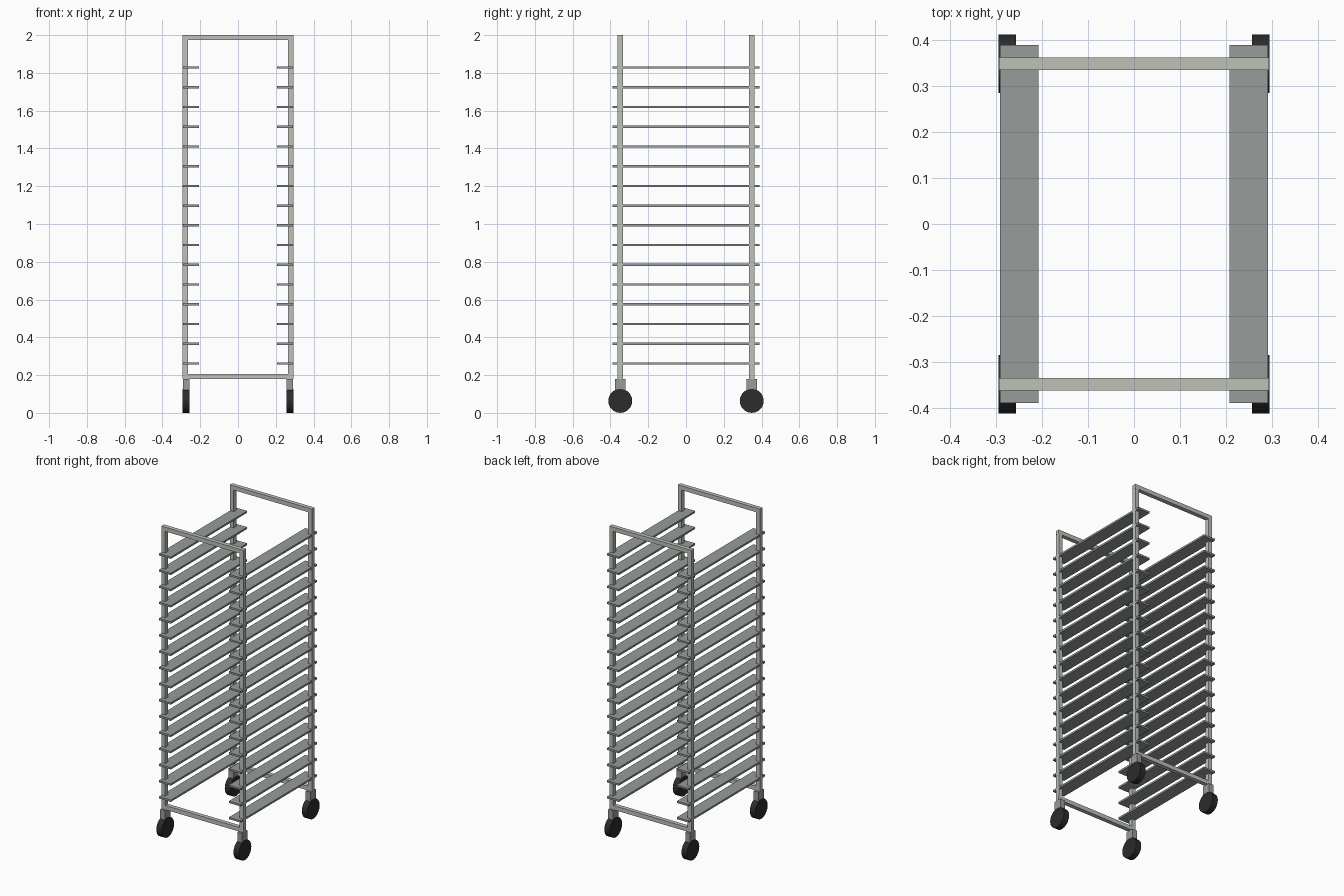
import bpy
import math

cube = bpy.data.objects.get("Cube")
if cube:
    bpy.data.objects.remove(cube, do_unlink=True)


def material(name, rgb):
    m = bpy.data.materials.new(name)
    m.use_nodes = True
    m.diffuse_color = (*rgb, 1)
    m.node_tree.nodes["Principled BSDF"].inputs["Base Color"].default_value = (*rgb, 1)
    return m


frame_metal = material("pale frame metal", (0.51, 0.54, 0.49))
runner_metal = material("grey runner metal", (0.31, 0.34, 0.325))
rubber = material("black rubber", (0.025, 0.025, 0.026))


def box(name, x, y, z, mat):
    """Box spanning the given (low, high) ranges."""
    spans = (x, y, z)
    bpy.ops.mesh.primitive_cube_add(size=1, location=[(a + b) / 2 for a, b in spans])
    ob = bpy.context.object
    ob.name = name
    ob.scale = [b - a for a, b in spans]
    bpy.ops.object.transform_apply(location=False, rotation=False, scale=True)
    ob.data.materials.append(mat)
    return ob


def around(c, half):
    return (c - half, c + half)


POST_X, POST_Y, TUBE = 0.279, 0.348, 0.0135
WHEEL_R, WHEEL_X = 0.0635, 0.275
BASE, TOP = 0.18, 2.0
RUNNERS, FIRST, LAST = 16, 0.262, 1.828

# End frames: cross bars and posts
for end, sy in (("front", -1), ("back", 1)):
    y = around(sy * POST_Y, TUBE)
    box(end + "_bottom_bar", around(0, 0.293), y, (BASE, BASE + 2 * TUBE), frame_metal)
    box(end + "_top_bar", around(0, 0.293), y, (TOP - 2 * TUBE, TOP), frame_metal)
    for side, sx in (("right", -1), ("left", 1)):
        tag = f"{end}_{side}_"
        box(tag + "post", around(sx * POST_X, TUBE), y,
            (BASE + 2 * TUBE, TOP - 2 * TUBE), frame_metal)

        # Caster: mounting block and wheel
        box(tag + "caster_block", around(sx * WHEEL_X, 0.017),
            around(sy * POST_Y, 0.027), (0.09, BASE), runner_metal)
        bpy.ops.mesh.primitive_cylinder_add(
            vertices=20, radius=WHEEL_R, depth=0.038,
            location=(sx * WHEEL_X, sy * POST_Y, WHEEL_R),
            rotation=(0, math.pi / 2, 0))
        wheel = bpy.context.object
        wheel.name = tag + "caster_wheel"
        wheel.data.materials.append(rubber)
        bpy.ops.object.shade_smooth_by_angle(angle=math.radians(30))

# Tray runners up both sides
for i in range(RUNNERS):
    z = FIRST + (LAST - FIRST) * i / (RUNNERS - 1)
    for side, sx in (("right", -1), ("left", 1)):
        box(f"{side}_tray_runner_{i + 1}", around(sx * 0.249, 0.042),
            around(0, 0.389), around(z, 0.006), runner_metal)
